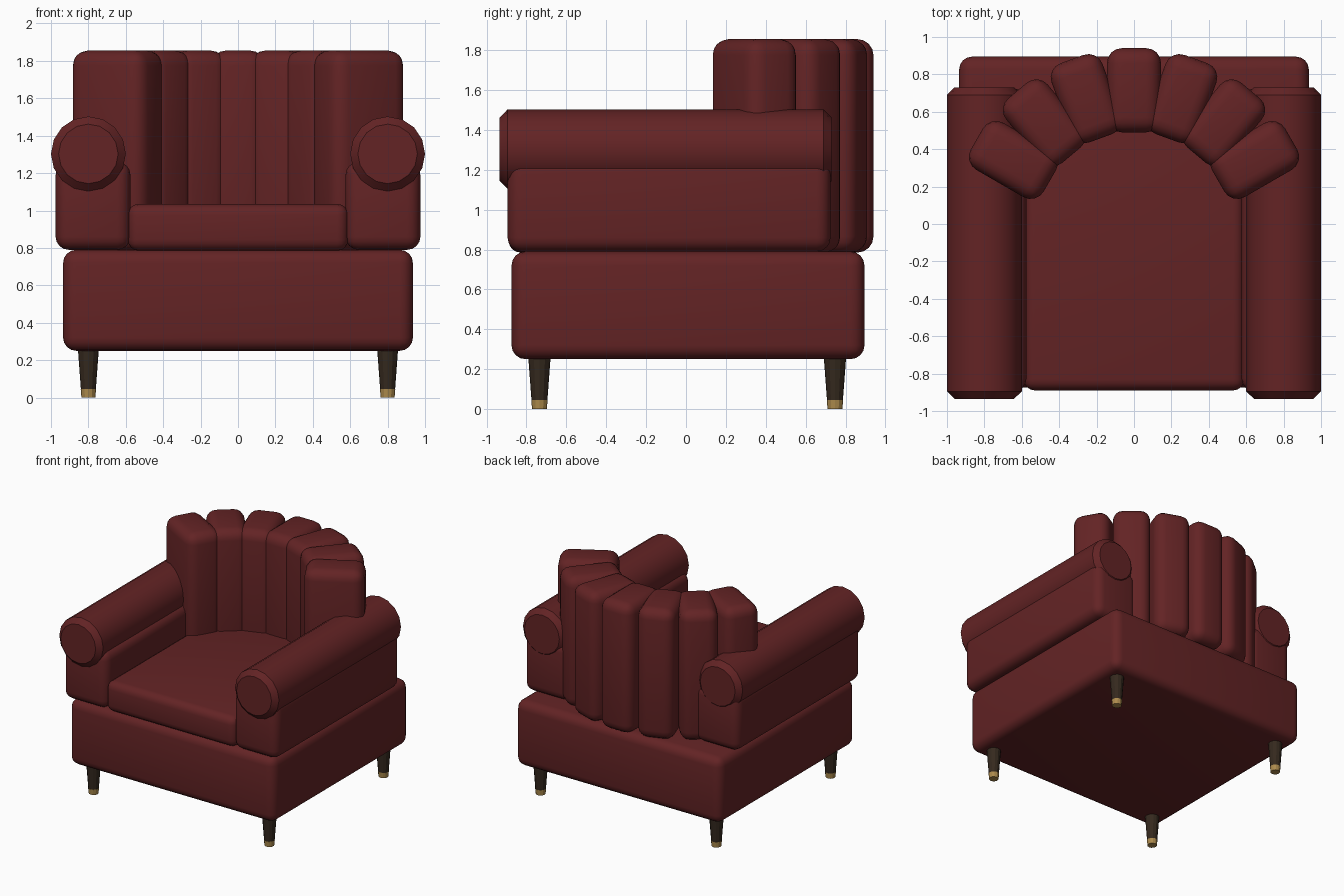
import bpy, bmesh
from math import radians, sin, cos
from mathutils import Matrix, Vector

if "Cube" in bpy.data.objects:
    bpy.data.objects.remove(bpy.data.objects["Cube"], do_unlink=True)


def material(name, color):
    mat = bpy.data.materials.new(name)
    mat.use_nodes = True
    mat.diffuse_color = (*color, 1)
    mat.node_tree.nodes["Principled BSDF"].inputs["Base Color"].default_value = (*color, 1)
    return mat


leather = material("oxblood_leather", (0.125, 0.017, 0.018))
wood = material("dark_wood", (0.035, 0.022, 0.013))
brass = material("brass", (0.42, 0.26, 0.075))


def finish(bm, name, mat, smooth=True):
    bmesh.ops.recalc_face_normals(bm, faces=bm.faces)
    mesh = bpy.data.meshes.new(name)
    bm.to_mesh(mesh)
    bm.free()
    mesh.materials.append(mat)
    obj = bpy.data.objects.new(name, mesh)
    bpy.context.collection.objects.link(obj)
    if smooth:
        bpy.ops.object.select_all(action="DESELECT")
        obj.select_set(True)
        bpy.context.view_layer.objects.active = obj
        bpy.ops.object.shade_smooth_by_angle(angle=radians(40))
    return obj


def cushion(name, low, high, radius, turn=0):
    """Rounded box between two corners, turned about its own vertical axis."""
    low, high = Vector(low), Vector(high)
    bm = bmesh.new()
    bmesh.ops.create_cube(bm, size=1)
    bmesh.ops.scale(bm, vec=high - low, verts=bm.verts)
    bmesh.ops.bevel(bm, geom=bm.edges[:], offset=radius, segments=4,
                    profile=0.5, affect="EDGES")
    bm.transform(Matrix.Translation((low + high) / 2) @ Matrix.Rotation(turn, 4, "Z"))
    return finish(bm, name, leather)


def cone(name, x, y, z0, z1, r0, r1, mat):
    bm = bmesh.new()
    bmesh.ops.create_cone(bm, cap_ends=True, segments=12, radius1=r0, radius2=r1,
                          depth=z1 - z0)
    bm.transform(Matrix.Translation((x, y, (z0 + z1) / 2)))
    return finish(bm, name, mat, smooth=False)


def arm_roll(name, x):
    """Chamfered bolster lying along y."""
    bm = bmesh.new()
    bmesh.ops.create_cone(bm, cap_ends=True, segments=16, radius1=0.2, radius2=0.2,
                          depth=1.665)
    rims = [e for e in bm.edges if abs(e.verts[0].co.z - e.verts[1].co.z) < 0.01]
    bmesh.ops.bevel(bm, geom=rims, offset=0.04, segments=1, affect="EDGES")
    bm.transform(Matrix.Translation((x, -0.102, 1.303)) @ Matrix.Rotation(radians(90), 4, "X"))
    return finish(bm, name, leather)


# Base and seat
cushion("base", (-0.935, -0.875, 0.25), (0.935, 0.895, 0.79), 0.07)
cushion("seat_cushion", (-0.59, -0.89, 0.785), (0.59, 0.6, 1.035), 0.06)

# Arms and legs
for side, s in (("left", 1), ("right", -1)):
    inner, outer = sorted((0.575 * s, 0.975 * s))
    cushion(side + "_arm", (inner, -0.895, 0.79), (outer, 0.725, 1.26), 0.07)
    arm_roll(side + "_arm_roll", 0.8 * s)
    for end, y in (("front", -0.735), ("back", 0.747)):
        cone(f"{end}_{side}_leg", 0.8 * s, y, 0.045, 0.26, 0.04, 0.056, wood)
        cone(f"{end}_{side}_foot_cap", 0.8 * s, y, 0, 0.045, 0.037, 0.041, brass)

# Channelled backrest: overlapping cushions fanned along an arc
for i in range(-3, 4):
    a = radians(20 * i)
    x, y = 0.745 * sin(a), 0.745 * cos(a) - 0.03
    cushion(f"back_channel_{i + 4}", (x - 0.145, y - 0.225, 0.785),
            (x + 0.145, y + 0.225, 1.855), 0.08, -a)
